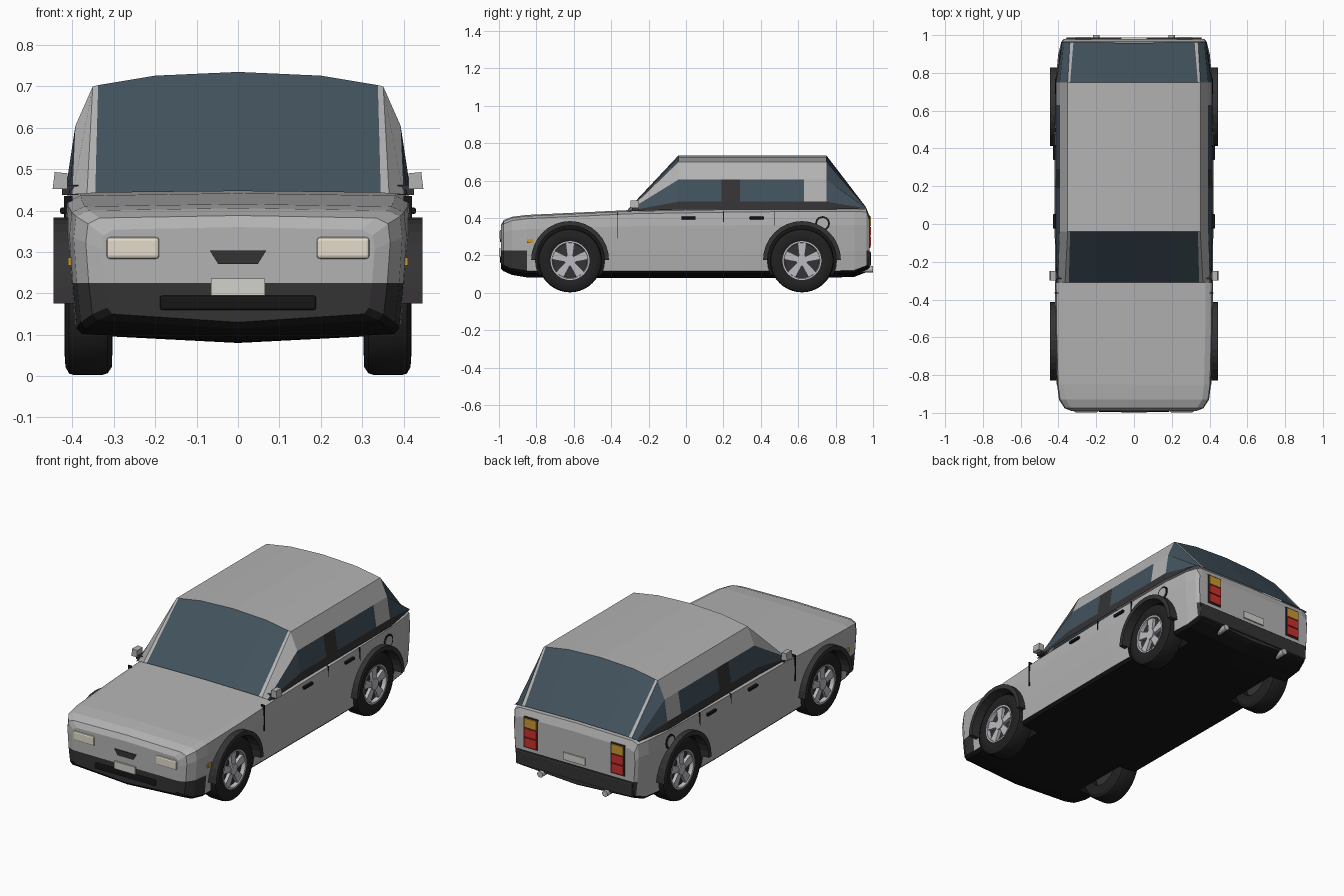
import bpy, bmesh, math
from mathutils import Vector

if "Cube" in bpy.data.objects:
    bpy.data.objects.remove(bpy.data.objects["Cube"])


def material(name, r, g, b):
    m = bpy.data.materials.new(name)
    m.diffuse_color = (r, g, b, 1)
    m.use_nodes = True
    m.node_tree.nodes["Principled BSDF"].inputs["Base Color"].default_value = m.diffuse_color
    return m


PAINT = material("paint", 0.45, 0.45, 0.45)
GLASS = material("glass", 0.055, 0.085, 0.11)
TRIM = material("dark_trim", 0.035, 0.033, 0.035)
BLACK = material("black", 0.008, 0.008, 0.008)
RUBBER = material("rubber", 0.015, 0.015, 0.015)
ALLOY = material("alloy", 0.5, 0.5, 0.54)
LAMP = material("headlamp", 0.78, 0.72, 0.6)
PLATE = material("plate", 0.65, 0.65, 0.6)
RED = material("red_lamp", 0.6, 0.03, 0.025)
AMBER = material("amber_lamp", 0.6, 0.32, 0.03)


def make(name, verts, faces, mats, idx=None, mirror=False, smooth=False):
    me = bpy.data.meshes.new(name)
    me.from_pydata([tuple(v) for v in verts], [], faces)
    for m in mats:
        me.materials.append(m)
    if idx:
        me.polygons.foreach_set("material_index", idx)
    bm = bmesh.new()
    bm.from_mesh(me)
    bmesh.ops.recalc_face_normals(bm, faces=bm.faces)
    bm.to_mesh(me)
    bm.free()
    ob = bpy.data.objects.new(name, me)
    bpy.context.collection.objects.link(ob)
    if smooth:
        bpy.ops.object.select_all(action='DESELECT')
        ob.select_set(True)
        bpy.context.view_layer.objects.active = ob
        bpy.ops.object.shade_smooth_by_angle(angle=math.radians(30))
    if mirror:
        ob.modifiers.new("mirror", 'MIRROR').use_mirror_merge = False
    return ob


def prism(name, poly, axis, a, b, mat, mirror=False, bevel=0, smooth=False):
    """Extrude a 2D outline along x (outline y,z) or y (outline x,z)."""
    def put(p, d):
        return (d, p[0], p[1]) if axis == 'x' else (p[0], d, p[1])
    n = len(poly)
    verts = [put(p, a) for p in poly] + [put(p, b) for p in poly]
    faces = [list(range(n)), list(range(n, 2 * n))]
    faces += [[i, (i + 1) % n, n + (i + 1) % n, n + i] for i in range(n)]
    ob = make(name, verts, faces, [mat], mirror=mirror, smooth=smooth)
    if bevel:
        mod = ob.modifiers.new("bevel", 'BEVEL')
        mod.width, mod.segments = bevel, 2
    return ob


def box(name, x, y, z, mat, mirror=False, bevel=0):
    return prism(name, [(x[0], z[0]), (x[1], z[0]), (x[1], z[1]), (x[0], z[1])],
                 'y', y[0], y[1], mat, mirror, bevel)


def circle(cy, cz, r, n=32, a0=0.0, a1=2 * math.pi):
    k = n if a1 - a0 > 6.28 else n - 1
    return [(cy + r * math.cos(a0 + (a1 - a0) * i / k),
             cz + r * math.sin(a0 + (a1 - a0) * i / k)) for i in range(n)]


def loft(name, stations, mats, pick, cap=True):
    """Skin half sections (centre-bottom to centre-top) and their mirror images."""
    verts, faces, idx = [], [], []
    n = len(stations[0])
    for side in (1, -1):
        base = len(verts)
        for sec in stations:
            verts += [(side * x, y, z) for x, y, z in sec]
        for i in range(len(stations) - 1):
            for j in range(n - 1):
                a = base + i * n + j
                faces.append([a, a + 1, a + n + 1, a + n])
                idx.append(pick(i, j))
    if cap:
        half = len(verts) // 2
        for i in (0, len(stations) - 1):
            for j in range(n - 1):
                a = i * n + j
                faces.append([a, a + 1, a + half + 1, a + half])
                idx.append(pick(-1, j))
    ob = make(name, verts, faces, mats, idx)
    bm = bmesh.new()
    bm.from_mesh(ob.data)
    bmesh.ops.remove_doubles(bm, verts=bm.verts, dist=1e-4)
    bmesh.ops.recalc_face_normals(bm, faces=bm.faces)
    bm.to_mesh(ob.data)
    bm.free()
    return ob


# Lower body: y, width factor, bottom z, top z
def body_section(y, w, zb, zt):
    pts = [(0, zb - 0.02), (0.385, zb), (0.4, zb + 0.015), (0.41, 0.225),
           (0.418, 0.225 + 0.6 * (zt - 0.225)), (0.412, zt - 0.02), (0.38, zt - 0.006), (0, zt)]
    return [(x * w, y, z) for x, z in pts]


body = loft("lower_body", [body_section(*s) for s in (
    (-0.99, 0.79, 0.15, 0.36), (-0.975, 0.88, 0.135, 0.388), (-0.93, 0.95, 0.115, 0.406),
    (-0.85, 0.975, 0.102, 0.416), (-0.55, 0.995, 0.1, 0.43), (-0.3, 1, 0.1, 0.442),
    (0.3, 1.01, 0.1, 0.452), (0.75, 0.995, 0.1, 0.455), (0.9, 0.96, 0.105, 0.455),
    (0.965, 0.92, 0.13, 0.452), (0.98, 0.89, 0.14, 0.41))],
    [PAINT, TRIM, BLACK],
    lambda i, j: 2 if j < 2 and i != -1 else 1 if j < 3 and (i < 3 or i == 9) else 0)

# Wheel wells
for y, label in ((-0.62, "front"), (0.62, "rear")):
    well = prism(label + "_well_cutter", circle(y, 0.175, 0.185), 'x', 0.28, 0.6, BLACK, mirror=True)
    well.hide_render = True
    well.display_type = 'WIRE'
    cut = body.modifiers.new(label + "_well", 'BOOLEAN')
    cut.operation, cut.object, cut.solver = 'DIFFERENCE', well, 'EXACT'
    cut.material_mode = 'TRANSFER'

# Cabin: sloped windscreen and tailgate come from flattened end sections
ARCH = [(0.415, 0.445), (0.411, 0.487), (0.393, 0.605), (0.351, 0.7),
        (0.338, 0.703), (0.2, 0.726), (0, 0.735)]
FLAT = [0.412, 0.408, 0.4, 0.365, 0.345, 0.2, 0]


def cabin_section(y):
    return [(x, y, z) for x, z in ARCH]


cabin = [[(x, -0.31, 0.435 + 0.002 * k) for k, x in enumerate(FLAT)]]
cabin += [cabin_section(y) for y in (-0.04, 0.19, 0.29, 0.63, 0.75)]
cabin += [[(x * 0.93, 0.965 - 0.001 * k, 0.45 + 0.002 * k) for k, x in enumerate(FLAT)]]


def cabin_material(i, j):
    if j == 0:
        return 2
    if i in (0, 5) and j >= 4:
        return 1
    if j == 1:
        return (1, 1, 2, 1, 0, 1)[i]
    return 1 if (i, j) == (5, 2) else 0


loft("cabin", cabin, [PAINT, GLASS, TRIM], cabin_material, cap=False)


# Wheels
def lathe(name, profile, y, z, mat, n=40):
    m = len(profile)
    verts = [(x, y + r * math.cos(2 * math.pi * i / n), z + r * math.sin(2 * math.pi * i / n))
             for i in range(n) for r, x in profile]
    faces = [[i * m + j, i * m + j + 1, (i + 1) % n * m + j + 1, (i + 1) % n * m + j]
             for i in range(n) for j in range(m - 1)]
    return make(name, verts, faces, [mat], mirror=True, smooth=True)


for y, label in ((-0.62, "front"), (0.62, "rear")):
    z = 0.172
    lathe(label + "_tyre", [(0.1, 0.39), (0.103, 0.412), (0.12, 0.419), (0.15, 0.417), (0.166, 0.408),
          (0.17, 0.395), (0.17, 0.33), (0.165, 0.315), (0.15, 0.305), (0.1, 0.303), (0.1, 0.34)], y, z, RUBBER)
    lathe(label + "_rim", [(0.103, 0.39), (0.104, 0.414), (0.096, 0.414), (0.092, 0.392)], y, z, ALLOY)
    prism(label + "_wheel_back", circle(y, z, 0.101), 'x', 0.34, 0.39, TRIM, mirror=True)
    prism(label + "_hub", circle(y, z, 0.03, 16), 'x', 0.385, 0.412, ALLOY, mirror=True)
    for k in range(5):
        a = math.pi / 2 + k * math.tau / 5
        out, across = Vector((math.cos(a), math.sin(a))), Vector((-math.sin(a), math.cos(a)))
        quad = [Vector((y, z)) + out * r + across * w
                for r, w in ((0.015, -0.014), (0.098, -0.025), (0.098, 0.025), (0.015, 0.014))]
        prism(f"{label}_spoke_{k + 1}", quad, 'x', 0.385, 0.408, ALLOY, mirror=True)
    # Wheel arch flare
    arc = circle(y, 0.175, 0.208, 17, 0, math.pi) + circle(y, 0.175, 0.184, 17, 0, math.pi)[::-1]
    prism(label + "_arch_flare", arc, 'x', 0.385, 0.446, TRIM, mirror=True)

# Nose details
box("headlight", (0.19, 0.318), (-0.997, -0.96), (0.283, 0.336), LAMP, True, 0.008)
prism("grille", [(-0.068, 0.303), (0.068, 0.303), (0.048, 0.271), (-0.048, 0.271)], 'y', -0.994, -0.97, TRIM)
box("front_plate", (-0.065, 0.065), (-1.0, -0.97), (0.195, 0.236), PLATE)
box("lower_intake", (-0.19, 0.19), (-0.995, -0.97), (0.158, 0.196), BLACK, bevel=0.008)
box("side_marker", (0.395, 0.411), (-0.85, -0.815), (0.267, 0.287), AMBER, True)

# Tail details
for name, z0, z1, mat in (("lower_tail_lamp", 0.25, 0.3, RED), ("middle_tail_lamp", 0.305, 0.352, RED),
                          ("upper_tail_lamp", 0.357, 0.408, AMBER)):
    box(name, (0.23, 0.305), (0.96, 0.99), (z0, z1), mat, True)
box("tail_lamp_frame", (0.224, 0.311), (0.96, 0.984), (0.243, 0.414), TRIM, True)
box("rear_plate", (-0.068, 0.068), (0.96, 0.987), (0.24, 0.28), PLATE)
box("rear_bumper", (-0.36, 0.36), (0.95, 0.988), (0.14, 0.222), TRIM, bevel=0.008)
lathe_pipe = [(x + 0.2, z + 0.125) for x, z in circle(0, 0, 0.017, 12)]
prism("exhaust_pipe", lathe_pipe, 'y', 0.93, 1.0, ALLOY, mirror=True)

# Side details
for k, y in enumerate((-0.025, 0.34)):
    box(f"door_handle_{k + 1}", (0.405, 0.43), (y, y + 0.077), (0.392, 0.407), BLACK, True, 0.004)
for k, (y, z0) in enumerate(((-0.365, 0.29), (0.2, 0.35), (0.475, 0.36))):
    box(f"door_seam_{k + 1}", (0.4, 0.42), (y - 0.002, y + 0.002), (z0, 0.435), BLACK, True)
prism("fuel_flap_rim", circle(0.73, 0.37, 0.04, 12), 'x', 0.39, 0.417, BLACK, mirror=True)
prism("fuel_flap", circle(0.73, 0.37, 0.03, 12), 'x', 0.39, 0.419, PAINT, mirror=True)
prism("mirror_housing", [(0.412, 0.452), (0.448, 0.452), (0.443, 0.493), (0.412, 0.49)],
      'y', -0.298, -0.25, PAINT, mirror=True)
box("mirror_mount", (0.385, 0.425), (-0.29, -0.255), (0.437, 0.462), TRIM, True)
